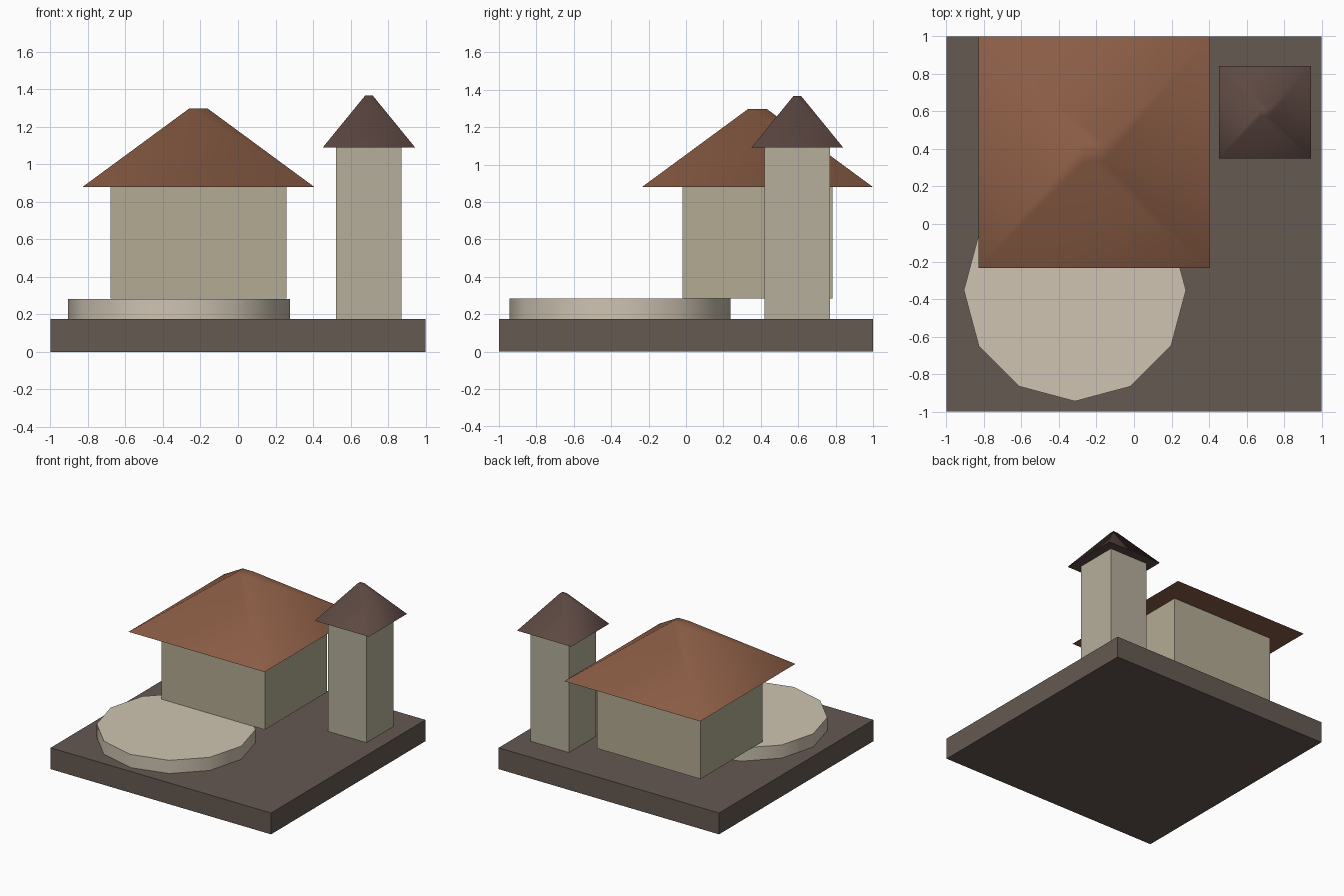
import bpy
import bmesh
from math import pi, radians, sqrt
from mathutils import Matrix

if "Cube" in bpy.data.objects:
    bpy.data.objects.remove(bpy.data.objects["Cube"])


def finish(name, bm, colour, smooth=None):
    mesh = bpy.data.meshes.new(name)
    bm.to_mesh(mesh)
    bm.free()
    obj = bpy.data.objects.new(name, mesh)
    bpy.context.collection.objects.link(obj)
    mat = bpy.data.materials.new(name + "_colour")
    mat.diffuse_color = (*colour, 1)
    mat.use_nodes = True
    mat.node_tree.nodes["Principled BSDF"].inputs["Base Color"].default_value = mat.diffuse_color
    mesh.materials.append(mat)
    if smooth:
        bpy.ops.object.select_all(action='DESELECT')
        obj.select_set(True)
        bpy.context.view_layer.objects.active = obj
        bpy.ops.object.shade_smooth_by_angle(angle=radians(smooth))
    return obj


def box(name, x, y, z, colour):
    bm = bmesh.new()
    size = [b - a for a, b in (x, y, z)]
    mid = [(a + b) / 2 for a, b in (x, y, z)]
    bmesh.ops.create_cube(bm, size=1, matrix=Matrix.Translation(mid) @ Matrix.Diagonal((*size, 1)))
    return finish(name, bm, colour)


def frustum(name, centre, z, r_low, r_top, sides, turn, colour, smooth):
    bm = bmesh.new()
    place = Matrix.Translation((*centre, (z[0] + z[1]) / 2)) @ Matrix.Rotation(turn, 4, 'Z')
    bmesh.ops.create_cone(bm, cap_ends=True, segments=sides, radius1=r_low,
                          radius2=r_top, depth=z[1] - z[0], matrix=place)
    return finish(name, bm, colour, smooth)


def hip_roof(name, centre, z, half_low, half_top, colour):
    return frustum(name, centre, z, half_low * sqrt(2), half_top * sqrt(2), 4, pi / 4, colour, 80)


# Ground slab and round terrace
box("base_slab", (-1, 1), (-1, 1), (0, 0.175), (0.13, 0.10, 0.085))
frustum("round_terrace", (-0.315, -0.353), (0.175, 0.283), 0.592, 0.592, 12, 0,
        (0.62, 0.55, 0.44), 40)

# Main house
box("house_walls", (-0.68, 0.258), (-0.02, 0.783), (0.285, 0.88), (0.45, 0.41, 0.29))
hip_roof("house_roof", (-0.211, 0.382), (0.88, 1.297), 0.617, 0.05, (0.26, 0.11, 0.06))

# Tower
box("tower_walls", (0.523, 0.872), (0.42, 0.769), (0.175, 1.09), (0.47, 0.43, 0.33))
hip_roof("tower_roof", (0.698, 0.595), (1.09, 1.367), 0.246, 0.02, (0.11, 0.065, 0.055))
